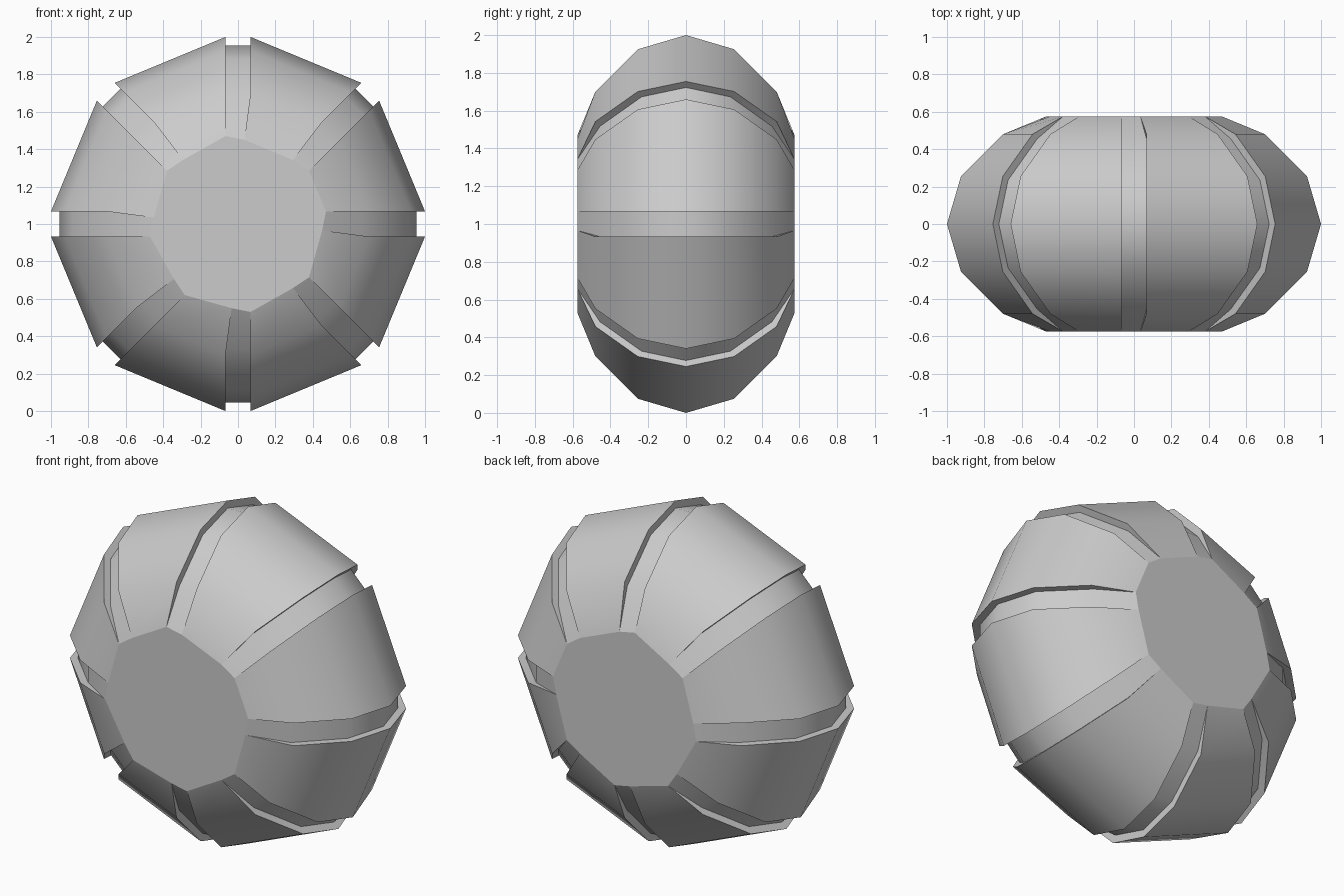
import bpy, bmesh
from math import sin, cos, radians

cube = bpy.data.objects.get("Cube")
if cube:
    bpy.data.objects.remove(cube, do_unlink=True)

# Wheel settings
GROOVES = 8
HALF = 0.067          # half width of a groove
NARROW = 0.034        # pinched half width where a groove meets the cap
MIRRORED = 1          # the groove that pinches on its other side
# Half profile, rim to cap: (panel radius, panel y, floor radius, floor y)
PROFILE = [(1.0, 0.0, 0.955, 0.0),
           (0.925, 0.255, 0.885, 0.235),
           (0.70, 0.48, 0.665, 0.455)]
CAP_Y, CAP_WIDE, CAP_NARROW = 0.575, 0.47, 0.45

grey = bpy.data.materials.new("plain_grey")
grey.use_nodes = True
colour = (0.6, 0.6, 0.6, 1)
grey.diffuse_color = colour
grey.node_tree.nodes["Principled BSDF"].inputs["Base Color"].default_value = colour


def groove_points(k, station, side):
    """Panel edge, floor edge, floor edge, panel edge across groove k."""
    if station < len(PROFILE):
        r, y, fr, fy = PROFILE[station]
        local = [(-HALF, r, y), (-HALF, fr, fy), (HALF, fr, fy), (HALF, r, y)]
    else:
        wide, thin = (-HALF, CAP_WIDE, CAP_Y), (NARROW, CAP_NARROW, CAP_Y)
        local = [wide, wide, thin, thin]
        if k == MIRRORED:
            local = [(-t, r, y) for t, r, y in reversed(local)]
    a = radians(360 / GROOVES * k)
    return [(t * cos(a) + r * sin(a), side * y, 1 - t * sin(a) + r * cos(a))
            for t, r, y in local]


# Rings run from the front cap over the rim to the back cap
bm = bmesh.new()
last = len(PROFILE)
rings = []
for s in range(-last, last + 1):
    side = -1 if s < 0 else 1
    rings.append([bm.verts.new(p) for k in range(GROOVES)
                  for p in groove_points(k, abs(s), side)])

# Panels, groove walls and groove floors
for a, b in zip(rings, rings[1:]):
    n = len(a)
    for i in range(n):
        j = (i + 1) % n
        bm.faces.new((a[i], a[j], b[j], b[i]))

# Flat caps
bm.faces.new(rings[0])
bm.faces.new(rings[-1])
bmesh.ops.remove_doubles(bm, verts=bm.verts, dist=0.0005)
bmesh.ops.recalc_face_normals(bm, faces=bm.faces)

mesh = bpy.data.meshes.new("grooved_wheel")
bm.to_mesh(mesh)
bm.free()
mesh.materials.append(grey)
wheel = bpy.data.objects.new("grooved_wheel", mesh)
bpy.context.collection.objects.link(wheel)

# Smooth across the tread, crisp groove edges, flat caps
bpy.ops.object.select_all(action="DESELECT")
wheel.select_set(True)
bpy.context.view_layer.objects.active = wheel
bpy.ops.object.shade_smooth_by_angle(angle=radians(40))
for face in mesh.polygons:
    if abs(face.normal.y) > 0.99:
        face.use_smooth = False
